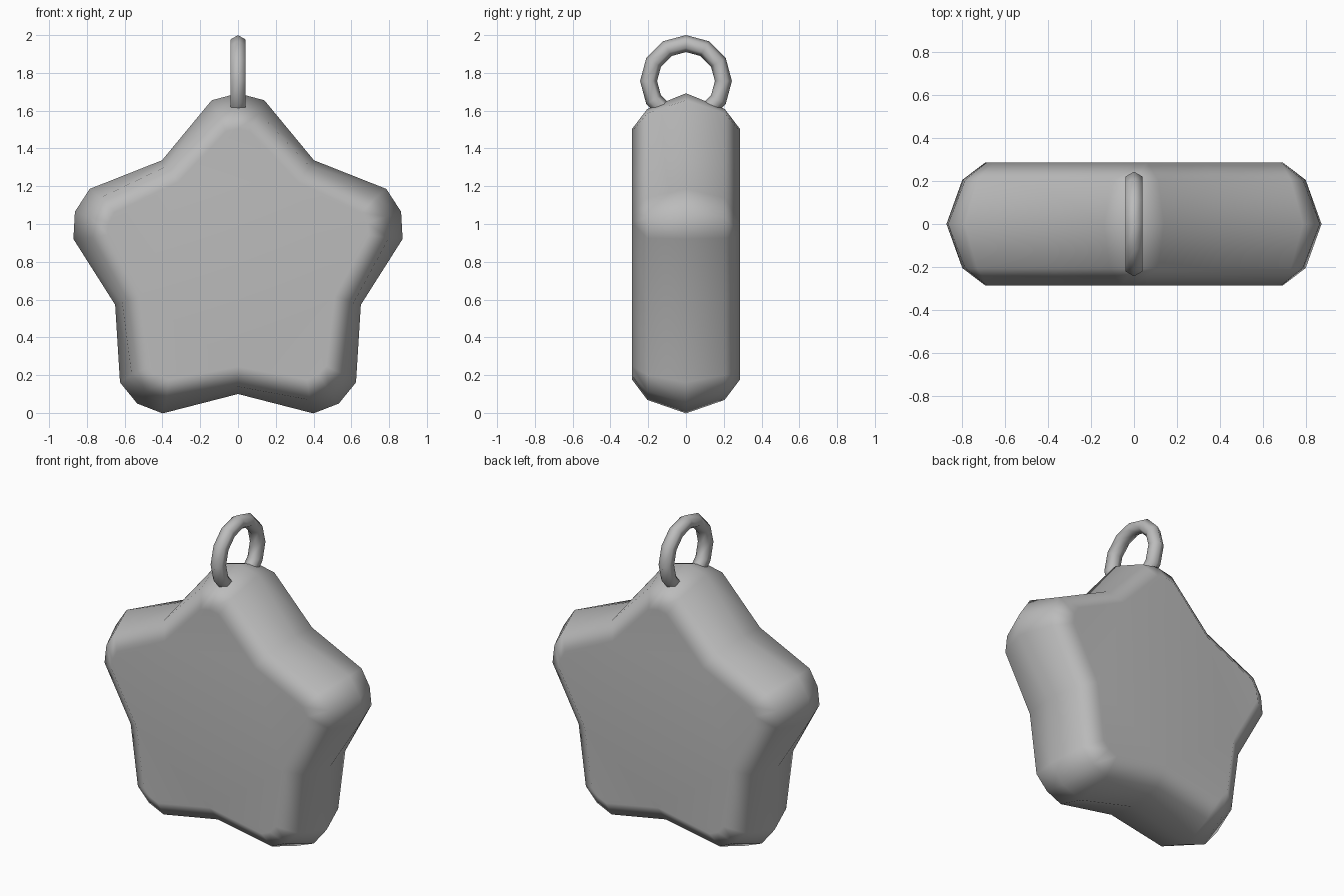
import bpy
import bmesh
from math import sin, cos, pi, radians

old = bpy.data.objects.get("Cube")
if old:
    bpy.data.objects.remove(old, do_unlink=True)

grey = bpy.data.materials.new("plain grey")
grey.use_nodes = True
colour = (0.5, 0.5, 0.5, 1)
grey.diffuse_color = colour
grey.node_tree.nodes["Principled BSDF"].inputs["Base Color"].default_value = colour

CENTRE = 0.784


def star_loop(bm, y, tip, shoulder, half_width, valley):
    """One star outline: each arm has a blunt three-point tip, then a valley."""
    verts = []
    for arm in range(5):
        base = arm * 2 * pi / 5
        spread = radians(half_width)
        for angle, radius in ((-spread, shoulder), (0, tip),
                              (spread, shoulder), (pi / 5, valley)):
            a = base + angle
            verts.append(bm.verts.new((radius * sin(a), y, CENTRE + radius * cos(a))))
    return verts


def add_object(name, bm):
    bmesh.ops.recalc_face_normals(bm, faces=bm.faces)
    mesh = bpy.data.meshes.new(name)
    bm.to_mesh(mesh)
    bm.free()
    mesh.materials.append(grey)
    for p in mesh.polygons:
        p.use_smooth = True
    obj = bpy.data.objects.new(name, mesh)
    bpy.context.collection.objects.link(obj)
    return obj


# Puffy star body: stacked outlines, widest in the middle
bm = bmesh.new()
cap = (0.72, 0.71, 5, 0.54)
rim = (0.825, 0.81, 8, 0.645)
girth = (0.908, 0.882, 9.1, 0.684)
loops = [star_loop(bm, y, *shape) for y, shape in
         ((-0.285, cap), (-0.205, rim), (0, girth), (0.205, rim), (0.285, cap))]
for a, b in zip(loops, loops[1:]):
    n = len(a)
    for i in range(n):
        j = (i + 1) % n
        bm.faces.new((a[i], a[j], b[j], b[i]))
bm.faces.new(loops[0])
bm.faces.new(loops[-1])
star = add_object("star_body", bm)
weighted = star.modifiers.new("flat_caps", 'WEIGHTED_NORMAL')
weighted.keep_sharp = True

# Hanging ring, sunk into the top tip
bm = bmesh.new()
SEGMENTS, SIDES, MAJOR, MINOR = 12, 6, 0.198, 0.045
rings = []
for s in range(SEGMENTS):
    a = 2 * pi * s / SEGMENTS
    ring = []
    for k in range(SIDES):
        t = 2 * pi * k / SIDES
        r = MAJOR + MINOR * cos(t)
        ring.append(bm.verts.new((MINOR * sin(t), r * sin(a), 1.757 + r * cos(a))))
    rings.append(ring)
for s in range(SEGMENTS):
    a, b = rings[s], rings[(s + 1) % SEGMENTS]
    for k in range(SIDES):
        m = (k + 1) % SIDES
        bm.faces.new((a[k], a[m], b[m], b[k]))
add_object("hanging_ring", bm)
